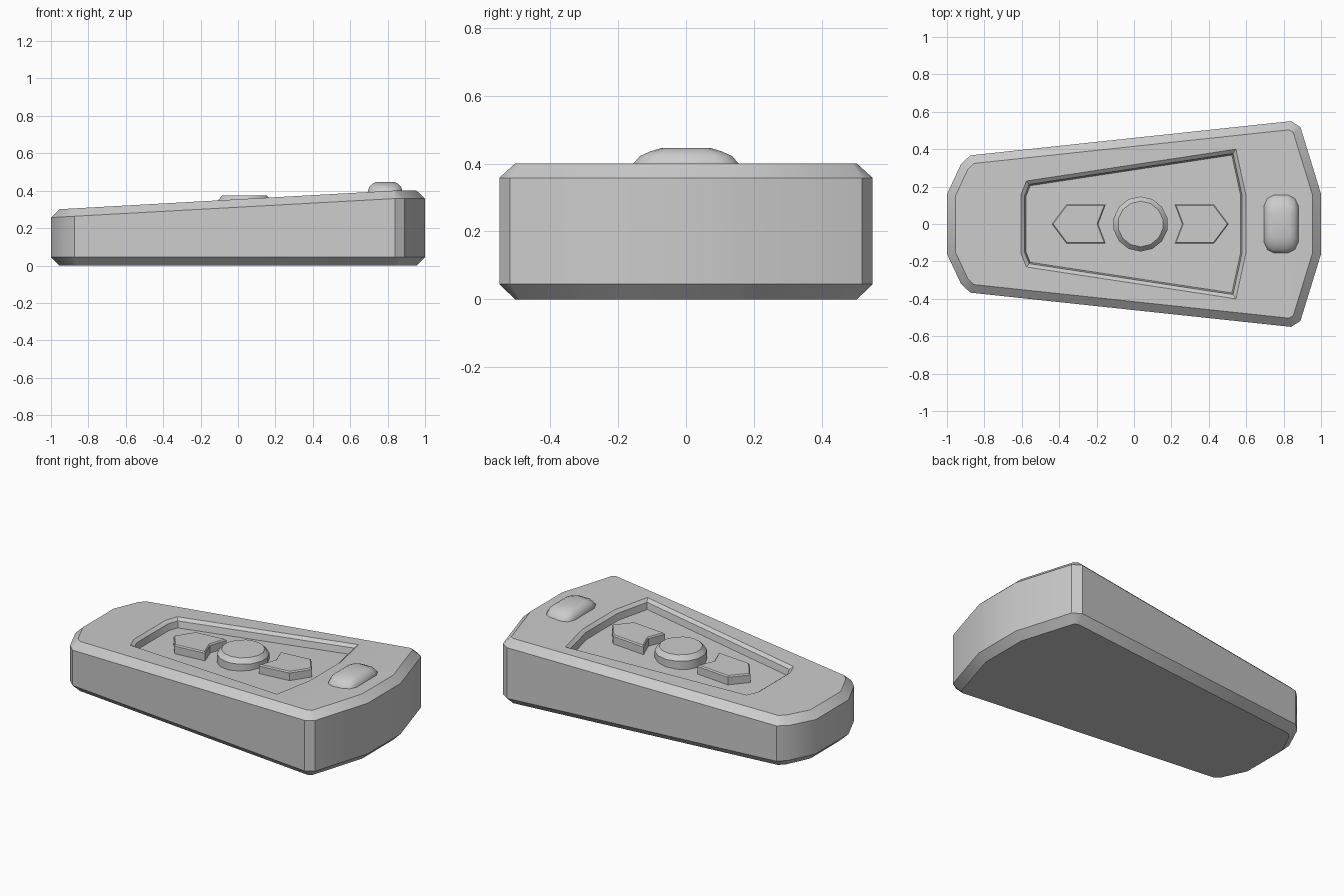
import bpy, bmesh, math
from mathutils import Vector

if "Cube" in bpy.data.objects:
    bpy.data.objects.remove(bpy.data.objects["Cube"])


def mirror_y(half):
    """Close an outline (left to right, y > 0) by mirroring it; counter-clockwise."""
    pts = half + [(x, -y) for x, y in reversed(half) if abs(y) > 1e-6]
    return [Vector(p) for p in reversed(pts)]


def inset(poly, d):
    out, n = [], len(poly)
    for i, p in enumerate(poly):
        a = (p - poly[i - 1]).normalized()
        b = (poly[(i + 1) % n] - p).normalized()
        na, nb = Vector((-a.y, a.x)), Vector((-b.y, b.x))
        out.append(p + (na + nb) * d / (1 + na.dot(nb)))
    return out


def loft(name, rings, angle=30, crease=None):
    """Skin (outline, height function) rings from bottom to top and cap both ends."""
    bm = bmesh.new()
    loops = [[bm.verts.new((p.x, p.y, z(p.x))) for p in poly] for poly, z in rings]
    n = len(loops[0])
    for lo, hi in zip(loops, loops[1:]):
        for i in range(n):
            j = (i + 1) % n
            bm.faces.new((lo[i], lo[j], hi[j], hi[i]))
    bm.faces.new(list(reversed(loops[0])))
    bm.faces.new(loops[-1])
    if crease:
        bmesh.ops.connect_verts(bm, verts=[loops[-1][i] for i in crease])
    bmesh.ops.recalc_face_normals(bm, faces=bm.faces)
    me = bpy.data.meshes.new(name)
    bm.to_mesh(me)
    bm.free()
    ob = bpy.data.objects.new(name, me)
    bpy.context.collection.objects.link(ob)
    smooth(ob, angle)
    return ob


def smooth(ob, angle):
    bpy.ops.object.select_all(action='DESELECT')
    bpy.context.view_layer.objects.active = ob
    ob.select_set(True)
    bpy.ops.object.shade_smooth_by_angle(angle=math.radians(angle))


def flat(z):
    return lambda x: z


def slope(dz):
    return lambda x: top_z(x) + dz


# tapered body outline and its sloping top
body_out = mirror_y([(-1, .16), (-.925, .32), (-.875, .367),
                     (.84, .55), (.89, .518), (1, .16)])
body_in = inset(body_out, .045)
ridge = [i for i, p in enumerate(body_out) if abs(p.x - .84) < 1e-4]
ridge_x = body_in[ridge[0]].x


def top_z(x):
    return min(.4, .4 - (ridge_x - x) * .0555)


body = loft("body", [(body_in, flat(0)), (body_out, flat(.045)),
                     (body_out, slope(-.042)), (body_in, slope(0))], 36.5, ridge)

# sunken key panel with a chamfered rim
panel = mirror_y([(-.605, .155), (-.575, .23), (.545, .40), (.598, .155)])
cutter = loft("panel_cutter", [(inset(panel, .028), slope(-.055)),
                               (inset(panel, .02), slope(-.016)),
                               (panel, slope(0)), (panel, slope(.05))])
mod = body.modifiers.new("panel", 'BOOLEAN')
mod.operation, mod.solver, mod.object = 'DIFFERENCE', 'EXACT', cutter
bpy.context.view_layer.objects.active = body
bpy.ops.object.modifier_apply(modifier=mod.name)
bpy.data.objects.remove(cutter)
smooth(body, 36.5)

# arrow keys either side of the round key
for name, cx, s in (("left_arrow_key", .033, -1), ("right_arrow_key", .033, 1)):
    half = [(.224, 0), (.184, .105), (.394, .105), (.473, 0)]
    pts = mirror_y([(cx + s * x, y) for x, y in half])
    if s < 0:
        pts.reverse()
    loft(name, [(pts, slope(-.06)), (pts, slope(-.008)), (inset(pts, .006), slope(0))])


# round key
def circle(r, n=14):
    return [Vector((.035 + r * math.cos(math.tau * (i + .5) / n),
                    r * math.sin(math.tau * (i + .5) / n))) for i in range(n)]


loft("round_key", [(circle(.147), flat(.285)), (circle(.147), flat(.347)),
                   (circle(.122), flat(.375))], 28)


# smooth oval indicator near the wide end
def oval(w, l):
    shape = [(-1, .62), (-.8, .88), (-.4, 1), (.4, 1), (.8, .88), (1, .62)]
    return [Vector((.787 + p.x * w, p.y * l))
            for p in mirror_y(shape)]


loft("indicator", [(oval(.092, .16), flat(.38)), (oval(.092, .155), flat(.40)),
                   (oval(.084, .136), flat(.422)), (oval(.07, .105), flat(.436)),
                   (oval(.05, .072), flat(.446))], 60)
